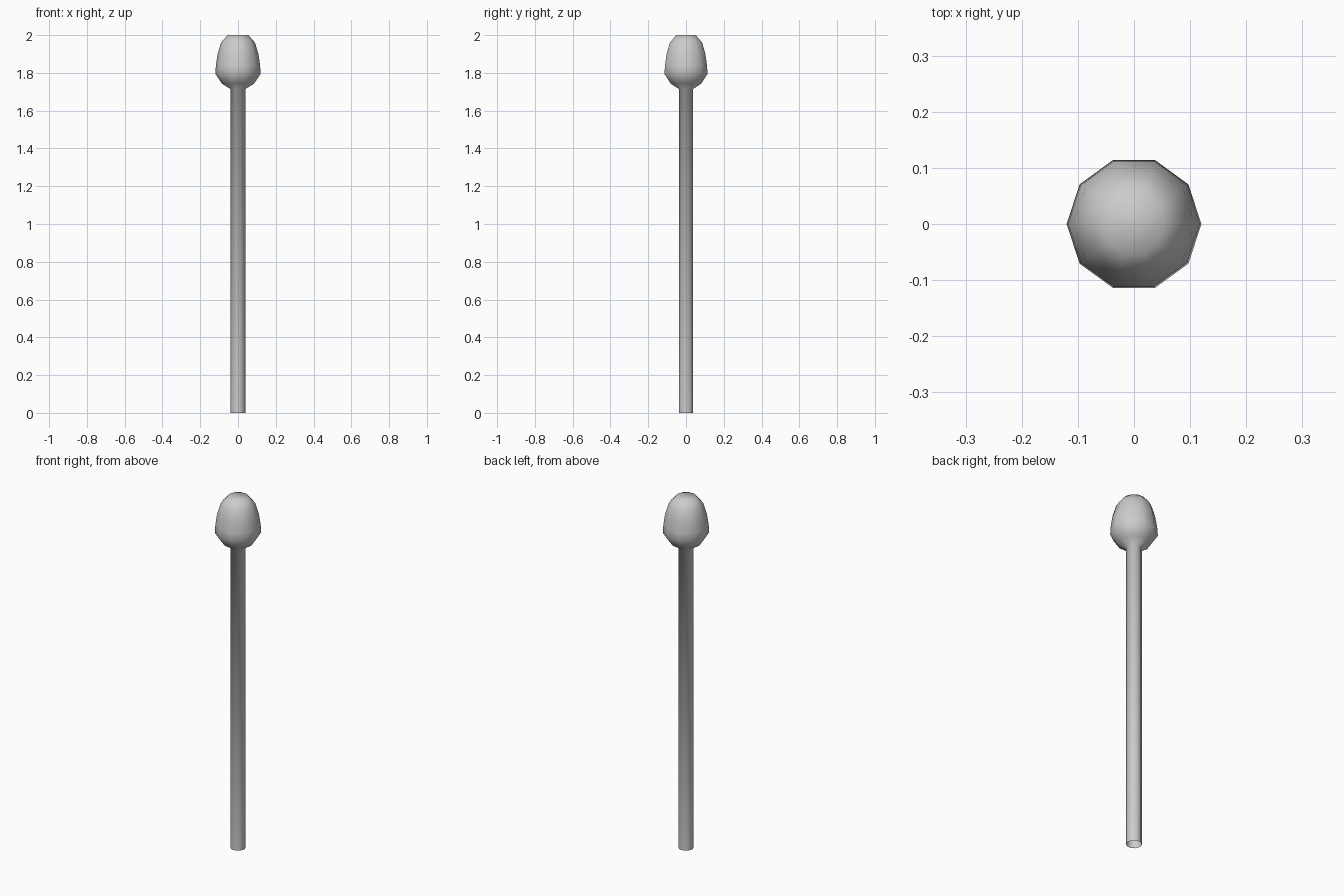
import bpy, bmesh
from math import cos, sin, pi

if "Cube" in bpy.data.objects:
    bpy.data.objects.remove(bpy.data.objects["Cube"])

SIDES = 10


def lathe(name, profile, cap_top=False):
    """Revolve (radius, z) points around the z axis."""
    bm = bmesh.new()
    rings = [[bm.verts.new((r * cos(2 * pi * i / SIDES), r * sin(2 * pi * i / SIDES), z))
              for i in range(SIDES)] for r, z in profile]
    for low, high in zip(rings, rings[1:]):
        for i in range(SIDES):
            j = (i + 1) % SIDES
            bm.faces.new((low[i], low[j], high[j], high[i]))
    if cap_top:
        bm.faces.new(rings[-1])
    for f in bm.faces:
        f.smooth = True
    mesh = bpy.data.meshes.new(name)
    bm.to_mesh(mesh)
    bm.free()
    obj = bpy.data.objects.new(name, mesh)
    bpy.context.collection.objects.link(obj)
    return obj


# One continuous skin: open-bottomed shaft flowing into the bulbous head
lathe("pole_with_bulb_head", [
    (0.04, 0.0), (0.04, 1.715),                 # shaft
    (0.085, 1.743), (0.12, 1.795),              # underside of head
    (0.117, 1.84), (0.108, 1.90),               # tapering sides
    (0.09, 1.96), (0.055, 2.0),                 # rounded shoulder
], cap_top=True)
